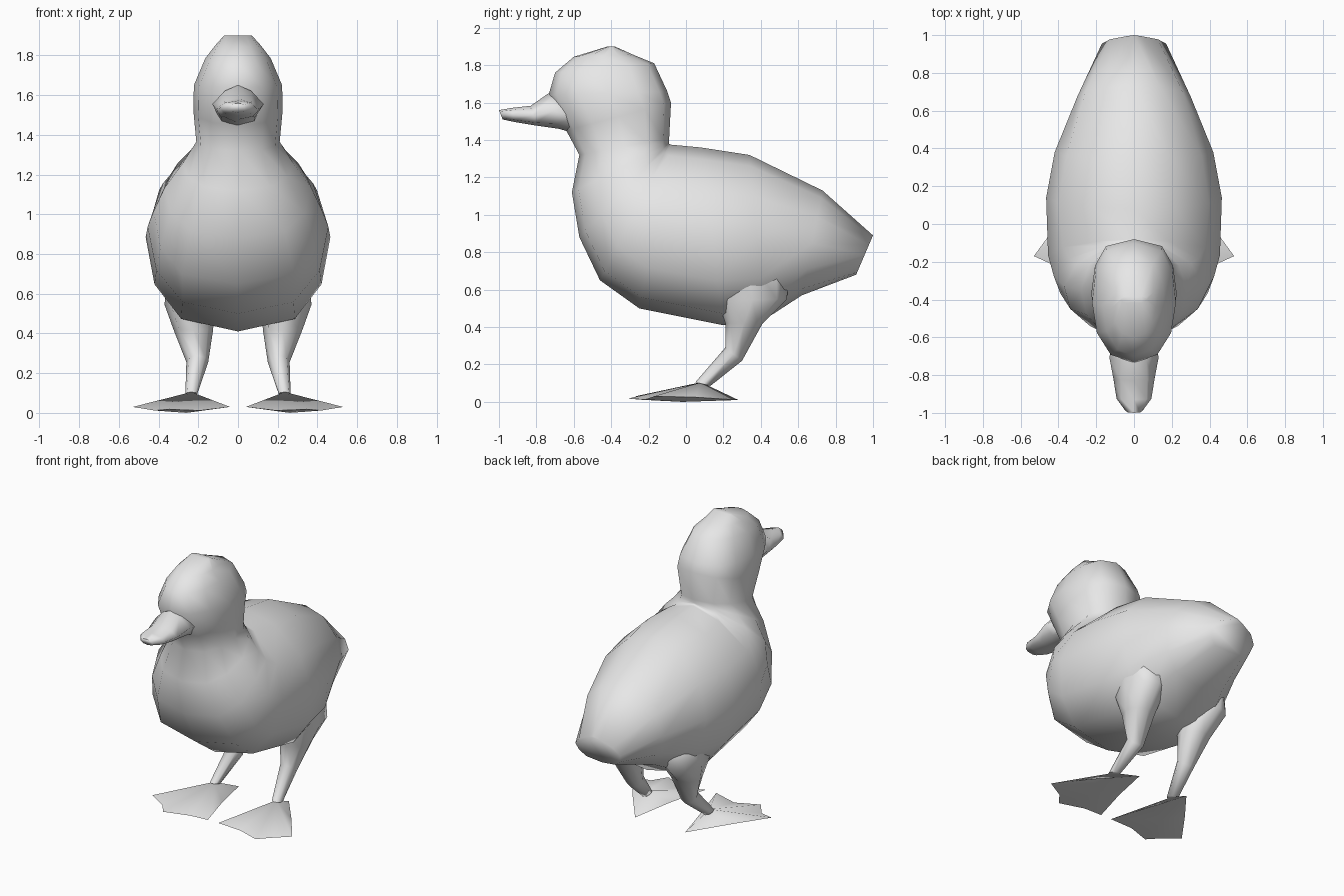
import bpy, bmesh, math
from mathutils import Vector

if "Cube" in bpy.data.objects:
    bpy.data.objects.remove(bpy.data.objects["Cube"])

grey = bpy.data.materials.new("soft_grey")
grey.use_nodes = True
grey.diffuse_color = (0.8, 0.8, 0.8, 1)
grey.node_tree.nodes["Principled BSDF"].inputs["Base Color"].default_value = (0.8, 0.8, 0.8, 1)


def finish(name, bm):
    bmesh.ops.recalc_face_normals(bm, faces=bm.faces)
    mesh = bpy.data.meshes.new(name)
    bm.to_mesh(mesh)
    bm.free()
    mesh.materials.append(grey)
    ob = bpy.data.objects.new(name, mesh)
    bpy.context.collection.objects.link(ob)
    bpy.ops.object.select_all(action='DESELECT')
    ob.select_set(True)
    bpy.context.view_layer.objects.active = ob
    bpy.ops.object.shade_smooth_by_angle(angle=math.radians(80))


def loft(name, rings, sides=12, x=0):
    """Skin of rings: upper (y, z), lower (y, z), half width, upper and lower
    roundness (below 1 is boxy, above 1 is pointed), sideways offset."""
    bm = bmesh.new()
    loops = []
    for top, low, width, p_top, p_low, x in rings:
        a, b = Vector((x, *top)), Vector((x, *low))
        loop = []
        for i in range(sides):
            t = math.tau * i / sides
            s, c = math.sin(t), math.cos(t)
            side = math.copysign(abs(s) ** (p_top if c > 0 else p_low), s) * width
            p = (a + b) / 2 + (a - b) / 2 * c
            loop.append(bm.verts.new((p.x + side, p.y, p.z)))
        loops.append(loop)
    for l1, l2 in zip(loops, loops[1:]):
        for i in range(sides):
            j = (i + 1) % sides
            bm.faces.new((l1[i], l1[j], l2[j], l2[i]))
    bm.faces.new(loops[0])
    bm.faces.new(loops[-1])
    finish(name, bm)


# Body, neck and head: one skin that turns up around the nape
loft("body_and_head", [
    ((1.0, .89), (.91, .68), .17, 2, .6, 0),
    ((.73, 1.13), (.62, .57), .30, 1.1, .7, 0),
    ((.34, 1.32), (.42, .44), .42, 1.1, .7, 0),
    ((.08, 1.36), (.20, .41), .465, 1.1, .7, 0),
    ((-.08, 1.375), (-.25, .50), .455, 1.3, .7, 0),
    ((-.09, 1.38), (-.46, .65), .425, 1.5, .6, 0),
    ((-.09, 1.385), (-.57, .88), .37, 1.4, .65, 0),
    ((-.09, 1.39), (-.61, 1.12), .28, 1.1, .75, 0),
    ((-.09, 1.41), (-.57, 1.32), .21, .8, .8, 0),
    ((-.08, 1.60), (-.64, 1.45), .225, .6, .85, 0),
    ((-.10, 1.66), (-.735, 1.64), .222, .6, .85, 0),
    ((-.17, 1.81), (-.70, 1.76), .165, .7, .9, 0),
    ((-.28, 1.855), (-.60, 1.845), .115, .8, .9, 0),
    ((-.38, 1.90), (-.42, 1.90), .07, .8, .8, 0),
])

# Beak: flat and flared at the sides, ridged above
loft("beak", [
    ((-.58, 1.62), (-.56, 1.425), .11, 1.5, 1, 0),
    ((-.735, 1.65), (-.68, 1.46), .13, 2, 1.2, 0),
    ((-.83, 1.583), (-.80, 1.477), .11, 1.3, 1.1, 0),
    ((-.93, 1.572), (-.92, 1.497), .092, .9, 1, 0),
    ((-1.0, 1.56), (-.98, 1.51), .045, .9, 1, 0),
], sides=8)


def foot(name, m):
    """Webbed foot: a thin outline fanned to the ankle above and to the sole below."""
    outline = [(.19, .28, .01), (.12, .0, .025), (.04, -.27, .03), (.19, -.25, .012),
               (.35, -.31, .018), (.42, -.22, .012), (.53, -.17, .03), (.37, .05, .025)]
    bm = bmesh.new()
    rim = [bm.verts.new((x * m, y, z)) for x, y, z in outline]
    ankle = bm.verts.new((.235 * m, .08, .105))
    sole = bm.verts.new((.26 * m, -.02, 0))
    for i, v in enumerate(rim):
        w = rim[(i + 1) % len(rim)]
        bm.faces.new((v, w, ankle))
        bm.faces.new((w, v, sole))
    finish(name, bm)


# Legs with thighs sunk into the body, and feet, mirrored
for label, m in (("left", 1), ("right", -1)):
    loft(label + "_leg", [
        ((.10, .85), (.55, .72), .10, .9, .9, .25 * m),
        ((.17, .54), (.54, .55), .125, .9, .9, .245 * m),
        ((.21, .42), (.41, .42), .10, .9, .9, .225 * m),
        ((.21, .29), (.30, .22), .055, .9, .9, .205 * m),
        ((.05, .105), (.13, .085), .03, .9, .9, .235 * m),
    ], sides=8)
    foot(label + "_foot", m)
